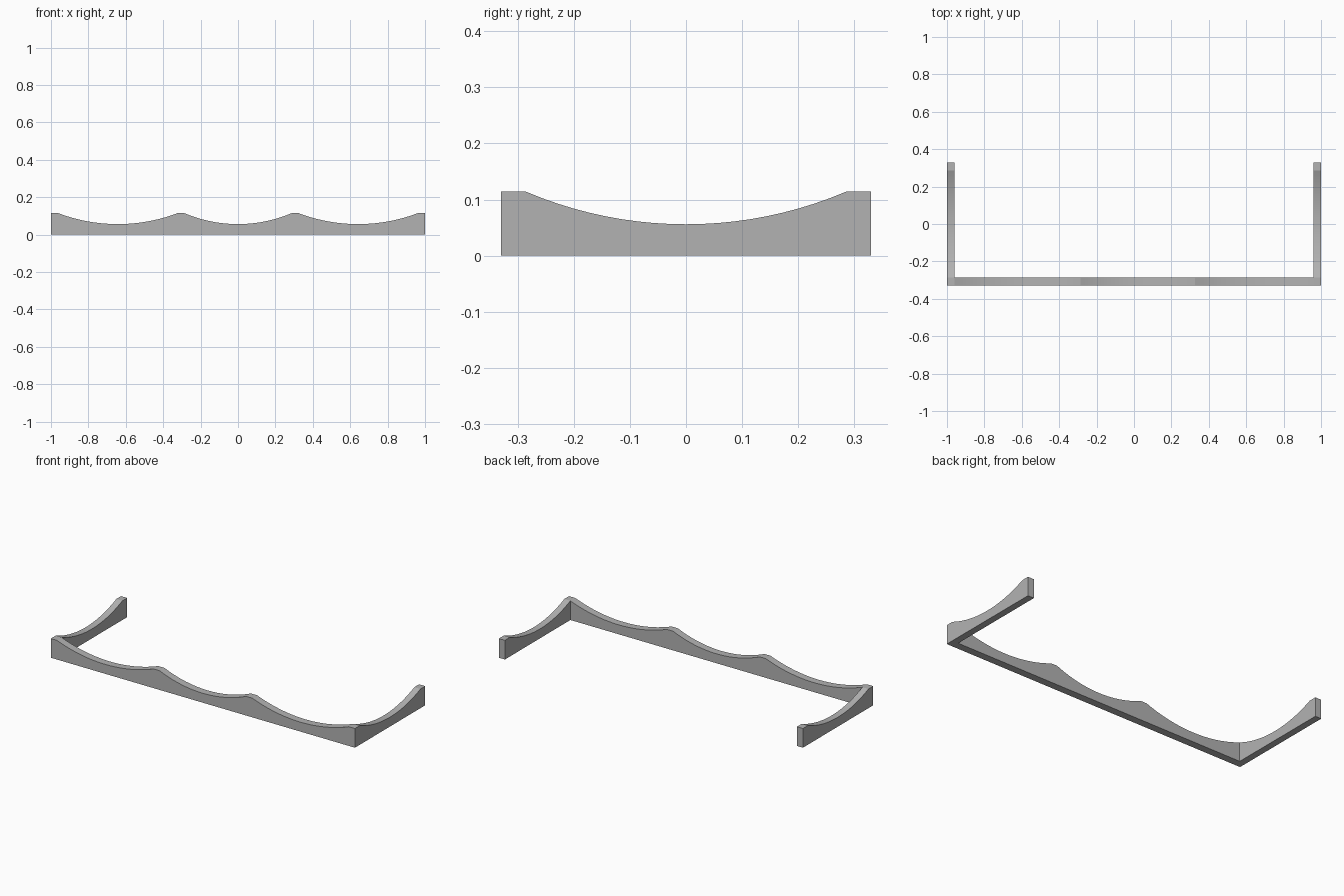
import bpy, bmesh
from math import sqrt

cube = bpy.data.objects.get("Cube")
if cube:
    bpy.data.objects.remove(cube, do_unlink=True)

TOP, LOW = 0.114, 0.056
HALF_X, HALF_Y = 1.0, 0.33
WALL_X, WALL_Y = 0.04, 0.045

grey = bpy.data.materials.new("plain grey")
grey.use_nodes = True
grey.diffuse_color = (0.45, 0.45, 0.45, 1)
grey.node_tree.nodes["Principled BSDF"].inputs["Base Color"].default_value = grey.diffuse_color


def scallop(start, end, steps=20):
    """Points of a circular dip between two crests."""
    half, sag = (end - start) / 2, TOP - LOW
    radius = (half * half + sag * sag) / (2 * sag)
    pts = []
    for i in range(steps + 1):
        d = half * (2 * i / steps - 1)
        pts.append((start + half + d, LOW + radius - sqrt(radius * radius - d * d)))
    return pts


def rail(name, start, end, dips, place, depth):
    """Extrude a scalloped profile into a rail."""
    outline = [(start, 0), (start, TOP)]
    for a, b in dips:
        outline += scallop(a, b)
    outline += [(end, TOP), (end, 0)]
    bm = bmesh.new()
    face = bm.faces.new([bm.verts.new(place(u, z)) for u, z in outline])
    grown = bmesh.ops.extrude_face_region(bm, geom=[face])["geom"]
    bmesh.ops.translate(bm, vec=depth, verts=[v for v in grown if isinstance(v, bmesh.types.BMVert)])
    bmesh.ops.remove_doubles(bm, verts=bm.verts, dist=0.0001)
    bmesh.ops.recalc_face_normals(bm, faces=bm.faces)
    mesh = bpy.data.meshes.new(name)
    bm.to_mesh(mesh)
    bm.free()
    mesh.materials.append(grey)
    obj = bpy.data.objects.new(name, mesh)
    bpy.context.collection.objects.link(obj)
    bpy.ops.object.select_all(action='DESELECT')
    obj.select_set(True)
    bpy.context.view_layer.objects.active = obj
    bpy.ops.object.shade_smooth_by_angle(angle=0.2)


# Front rail with three dips
inner_x, inner_y = HALF_X - WALL_X, HALF_Y - WALL_Y
rail("front_rail", -HALF_X, HALF_X,
     [(-inner_x, -0.325), (-0.285, 0.285), (0.325, inner_x)],
     lambda u, z: (u, -HALF_Y, z), (0, WALL_Y, 0))

# Side rails, one dip each, butted against the front rail
for name, x in (("right_rail", -HALF_X), ("left_rail", inner_x)):
    rail(name, -inner_y, HALF_Y, [(-inner_y, inner_y)],
         lambda u, z: (x, u, z), (WALL_X, 0, 0))
